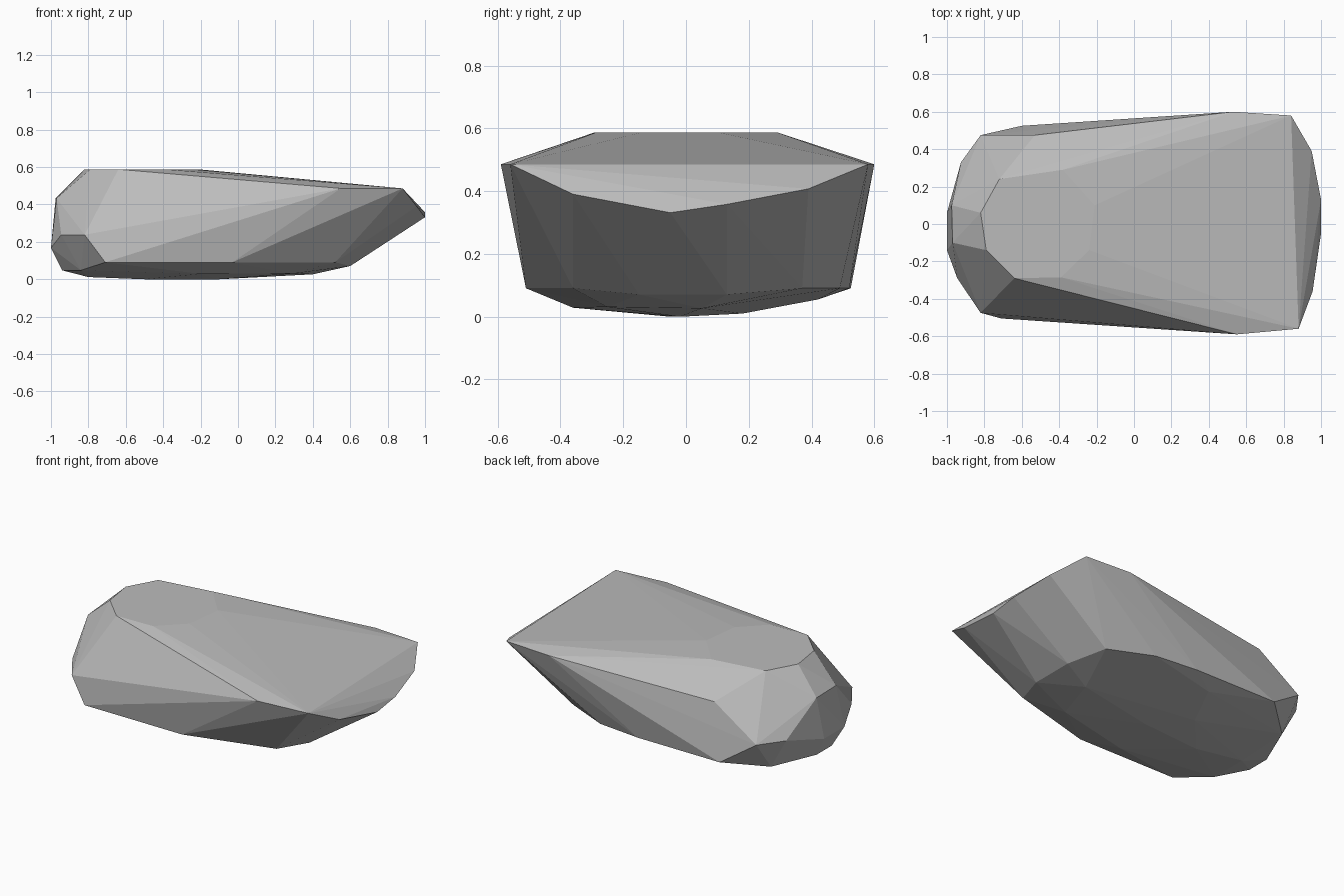
import bpy
import bmesh

# Remove the default cube only
default_cube = bpy.data.objects.get("Cube")
if default_cube:
    bpy.data.objects.remove(default_cube, do_unlink=True)


def make_material(name, colour):
    material = bpy.data.materials.new(name)
    material.use_nodes = True
    material.diffuse_color = colour
    shader = material.node_tree.nodes["Principled BSDF"]
    shader.inputs["Base Color"].default_value = colour
    shader.inputs["Roughness"].default_value = 0.9
    return material


def ring(bm, height, outline):
    """Add a level ring of corner points; height may also be a rule of x and y."""
    for x, y in outline:
        z = height(x, y) if callable(height) else height
        bm.verts.new((x, y, z))


def make_faceted_hull(name, bm, material):
    """Wrap the corner points in flat facets and make an object from them."""
    hull = bmesh.ops.convex_hull(bm, input=bm.verts[:])
    unused = {item for key in ("geom_interior", "geom_unused")
              for item in hull[key] if isinstance(item, bmesh.types.BMVert)}
    bmesh.ops.delete(bm, geom=list(unused), context="VERTS")
    bmesh.ops.recalc_face_normals(bm, faces=bm.faces[:])
    mesh = bpy.data.meshes.new(name)
    bm.to_mesh(mesh)
    bm.free()
    mesh.materials.append(material)
    mesh.shade_flat()
    rock = bpy.data.objects.new(name, mesh)
    bpy.context.collection.objects.link(rock)
    return rock


def nose_height(x, y):
    """The blunt nose dips towards its middle."""
    return 0.33 + 0.19 * abs(y + 0.03)


def belly_height(x, y):
    """The underside is a shallow bowl that rises to the nose end."""
    return 0.28 * (y + 0.03) ** 2 + 0.055 * (x + 0.3) ** 2


stone_grey = make_material("stone grey", (0.5, 0.5, 0.5, 1.0))
bm = bmesh.new()

# Raised flat crown
ring(bm, 0.59, [(-.72, .24), (-.82, .06), (-.79, -.14), (-.64, -.29),
                (-.39, -.285), (-.24, -.14), (-.21, .1), (-.38, .29)])

# Wide shoulders at the far end of the sloping top
ring(bm, 0.488, [(.55, -.59), (.88, -.56), (.84, .58), (.53, .6)])

# Overhanging nose
ring(bm, nose_height, [(.95, .39), (1, .13), (1, -.05), (.955, -.36)])

# Tail bevels, from high to low
ring(bm, 0.435, [(-.53, .475), (-.975, .1), (-.97, -.1)])
ring(bm, 0.24, [(-.82, .475), (-.925, .33), (-.945, -.29), (-.82, -.475)])
ring(bm, 0.17, [(-1, .06), (-1, -.14)])

# Lower rim around the foot
ring(bm, 0.093, [(-.71, -.505), (-.03, -.51), (.52, -.36),
                 (.52, .37), (.25, .49), (-.03, .52), (-.6, .525)])
ring(bm, 0.073, [(.6, -.15), (.6, .13)])
ring(bm, 0.05, [(-.82, .33), (-.94, .05), (-.94, -.1), (-.84, -.29)])

# Gently rounded underside
ring(bm, belly_height, [(-.8, 0), (-.5, -.05), (-.1, -.02), (.4, .05),
                        (-.3, .18), (-.2, .42), (-.2, -.36), (.3, -.25)])

rock = make_faceted_hull("faceted_rock", bm, stone_grey)

# Stand the rock on the ground
lowest = min(vertex.co.z for vertex in rock.data.vertices)
for vertex in rock.data.vertices:
    vertex.co.z -= lowest
